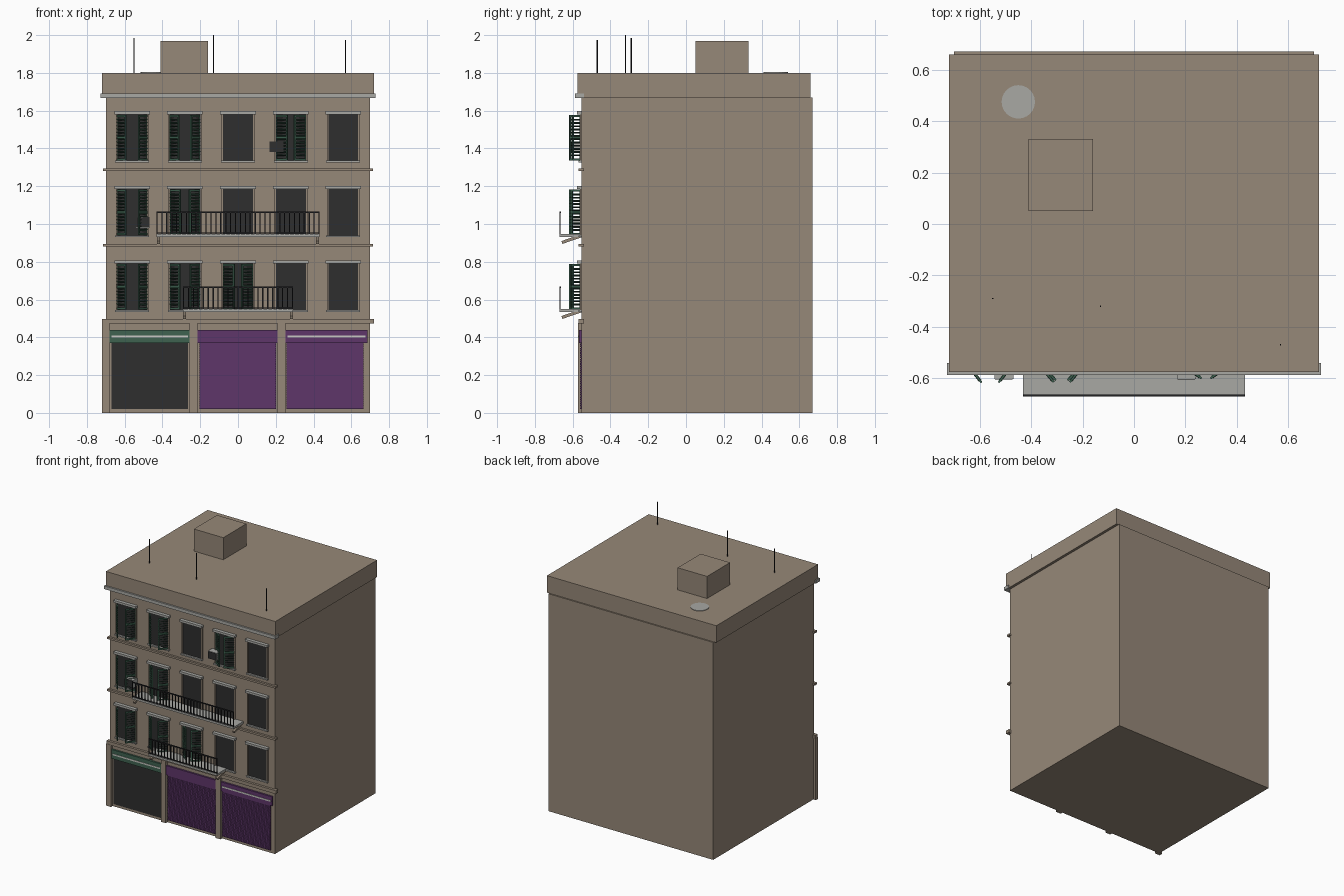
import bpy, bmesh, math
from mathutils import Matrix, Vector

if "Cube" in bpy.data.objects:
    bpy.data.objects.remove(bpy.data.objects["Cube"])


def srgb(r, g, b):
    f = lambda c: c / 12.92 if c <= 0.04045 else ((c + 0.055) / 1.055) ** 2.4
    return tuple(f(c / 255) for c in (r, g, b)) + (1,)


def material(name, r, g, b):
    m = bpy.data.materials.new(name)
    m.diffuse_color = srgb(r, g, b)
    m.use_nodes = True
    m.node_tree.nodes["Principled BSDF"].inputs["Base Color"].default_value = m.diffuse_color
    return m


WALL = material("tan_wall", 150, 136, 120)
STONE = material("grey_stone", 168, 168, 164)
GLASS = material("dark_glass", 46, 46, 46)
GREEN = material("shutter_green", 62, 98, 80)
PURPLE = material("roller_purple", 94, 54, 106)
IRON = material("black_iron", 34, 34, 36)
STRIPE = material("pale_stripe", 200, 200, 195)

FRONT = -0.552


class Part:
    """Collects boxes and cylinders into one named object."""

    def __init__(self, name, mat):
        self.name, self.mat, self.bm = name, mat, bmesh.new()

    def box(self, x0, x1, y0, y1, z0, z1, matrix=Matrix()):
        size = Matrix.Diagonal((x1 - x0, y1 - y0, z1 - z0, 1))
        mid = Matrix.Translation(((x0 + x1) / 2, (y0 + y1) / 2, (z0 + z1) / 2))
        bmesh.ops.create_cube(self.bm, size=1, matrix=matrix @ mid @ size)
        return self

    def cyl(self, x, y, z0, z1, r, n):
        bmesh.ops.create_cone(self.bm, cap_ends=True, segments=n, radius1=r, radius2=r, depth=z1 - z0,
                              matrix=Matrix.Translation((x, y, (z0 + z1) / 2)))
        return self

    def done(self):
        me = bpy.data.meshes.new(self.name)
        self.bm.to_mesh(me)
        self.bm.free()
        me.materials.append(self.mat)
        ob = bpy.data.objects.new(self.name, me)
        bpy.context.collection.objects.link(ob)
        return ob


# Main mass, parapet block and roof stair house
Part("building_body", WALL).box(-0.70, 0.70, FRONT, 0.67, 0, 1.67).done()
Part("parapet", WALL).box(-0.72, 0.72, -0.575, 0.66, 1.67, 1.80).done()
Part("stair_house", WALL).box(-0.41, -0.16, 0.05, 0.33, 1.80, 1.97).done()

# Cornice and string courses
Part("cornice", STONE).box(-0.727, 0.727, -0.588, -0.54, 1.668, 1.692).done()
courses = Part("string_courses", WALL)
for z0, z1, w, y in ((1.28, 1.295, 0.715, -0.568), (0.88, 0.895, 0.715, -0.568), (0.472, 0.498, 0.72, -0.57)):
    courses.box(-w, w, y, -0.54, z0, z1)
courses.done()

# Roof hatch disc and antennas
Part("roof_disc", STONE).cyl(-0.45, 0.475, 1.798, 1.804, 0.065, 24).done()
antennas = Part("antennas", IRON)
for x, y, top in ((-0.55, -0.29, 1.985), (-0.13, -0.32, 2.0), (0.57, -0.47, 1.975)):
    antennas.cyl(x, y, 1.79, top, 0.003, 6)
antennas.done()

# Windows: panes, thin frames, lintels and sills
COLS = (-0.56, -0.281, 0.0, 0.28, 0.557)
ROWS = (0.545, 0.94, 1.335)
PW, PH = 0.079, 0.245
panes, frames = Part("window_panes", GLASS), Part("window_frames", WALL)
trims = Part("lintels_and_sills", STONE)
for z in ROWS:
    for x in COLS:
        panes.box(x - PW, x + PW, -0.556, -0.545, z, z + PH)
        for s in (-1, 1):
            frames.box(x + s * 0.083 - 0.004, x + s * 0.083 + 0.004, -0.562, -0.545, z, z + PH)
        trims.box(x - 0.094, x + 0.094, -0.578, -0.545, z + PH, z + PH + 0.017)
        trims.box(x - 0.09, x + 0.09, -0.57, -0.545, z - 0.01, z)
for p in (panes, frames, trims):
    p.done()

# Louvred shutters: (column, row, opening angle)
SHUTTERS = ((0, 2, 52), (1, 2, 50), (3, 2, 36), (0, 1, 52), (1, 1, 42),
            (0, 0, 52), (1, 0, 46), (2, 0, 38))
shutters = Part("louvred_shutters", GREEN)
LW, LT, SLATS = 0.081, 0.004, 12
for c, r, angle in SHUTTERS:
    z = ROWS[r]
    for s in (-1, 1):
        # local x runs from the hinge to the free edge
        hinge = Matrix.Translation((COLS[c] + s * 0.083, -0.553, z))
        turn = Matrix.Rotation(math.radians(-angle if s < 0 else 180 + angle), 4, 'Z')
        leaf = hinge @ turn
        for a in (0, LW - 0.009):
            shutters.box(a, a + 0.009, -LT, LT, 0.002, PH - 0.002, leaf)
        for a in (0.002, PH / 2 - 0.005, PH - 0.013):
            shutters.box(0.009, LW - 0.009, -LT, LT, a, a + 0.011, leaf)
        for i in range(SLATS):
            h = 0.02 + (PH - 0.04) * (i + 0.5) / SLATS
            tilt = Matrix.Translation((0, 0, h)) @ Matrix.Rotation(math.radians(s * 35), 4, 'X')
            shutters.box(0.008, LW - 0.008, -0.0065, 0.0065, -0.0012, 0.0012, leaf @ tilt)
shutters.done()

# Balconies: slab, sloping brackets and front railing
for name, z, w, bars in (("upper", 0.932, 0.432, 34), ("lower", 0.535, 0.292, 23)):
    Part(name + "_balcony_slab", STONE).box(-w, w, -0.67, -0.545, z, z + 0.015).done()
    brackets = Part(name + "_balcony_brackets", WALL)
    for s in (-1, 1):
        m = Matrix.Translation((s * (w - 0.01), -0.605, z - 0.012)) @ Matrix.Rotation(math.radians(19), 4, 'X')
        brackets.box(-0.008, 0.008, -0.055, 0.055, -0.008, 0.008, m)
    brackets.done()
    rail = Part(name + "_balcony_railing", IRON)
    rail.box(-w, w, -0.67, -0.663, z + 0.125, z + 0.133)
    rail.box(-w, w, -0.669, -0.664, z + 0.018, z + 0.024)
    for i in range(bars):
        x = -w + 0.003 + (2 * w - 0.006) * i / (bars - 1)
        rail.box(x - 0.003, x + 0.003, -0.6695, -0.6635, z + 0.012, z + 0.128)
    rail.done()

# Air conditioning boxes with dark grilles
ac, grille = Part("air_conditioners", STONE), Part("air_conditioner_grilles", GLASS)
for x, z in ((0.204, 1.38), (-0.506, 0.98)):
    ac.box(x - 0.037, x + 0.037, -0.602, -0.55, z, z + 0.058)
    grille.box(x - 0.034, x + 0.034, -0.605, -0.6, z + 0.003, z + 0.055)
ac.done()
grille.done()

# Ground floor pilasters
pilasters = Part("pilasters", WALL)
for x in (-0.70, -0.235, 0.23):
    pilasters.box(x - 0.021, x + 0.021, -0.572, -0.545, 0, 0.475)
pilasters.done()

# Shop fronts: header boxes, stripes, open doorway and roller shutters
Part("open_shop_doorway", GLASS).box(-0.67, -0.265, -0.557, -0.545, 0.02, 0.372).done()
Part("green_awning_box", GREEN).box(-0.68, -0.256, -0.566, -0.545, 0.37, 0.44).done()
headers = Part("purple_shutter_boxes", PURPLE)
headers.box(-0.214, 0.209, -0.566, -0.545, 0.37, 0.44)
headers.box(0.251, 0.685, -0.566, -0.545, 0.37, 0.44)
headers.done()
stripes = Part("header_stripes", STRIPE)
stripes.box(-0.67, -0.266, -0.569, -0.56, 0.4, 0.411)
stripes.box(0.261, 0.675, -0.569, -0.56, 0.4, 0.411)
stripes.done()
rollers = Part("roller_shutters", PURPLE)
N = 30
for x0, x1 in ((-0.205, 0.2), (0.258, 0.665)):
    rollers.box(x0, x1, -0.556, -0.545, 0.02, 0.372)
    for i in range(N):
        z = 0.021 + 0.35 * i / N
        rollers.box(x0, x1, -0.56, -0.55, z, z + 0.0085)
rollers.done()
